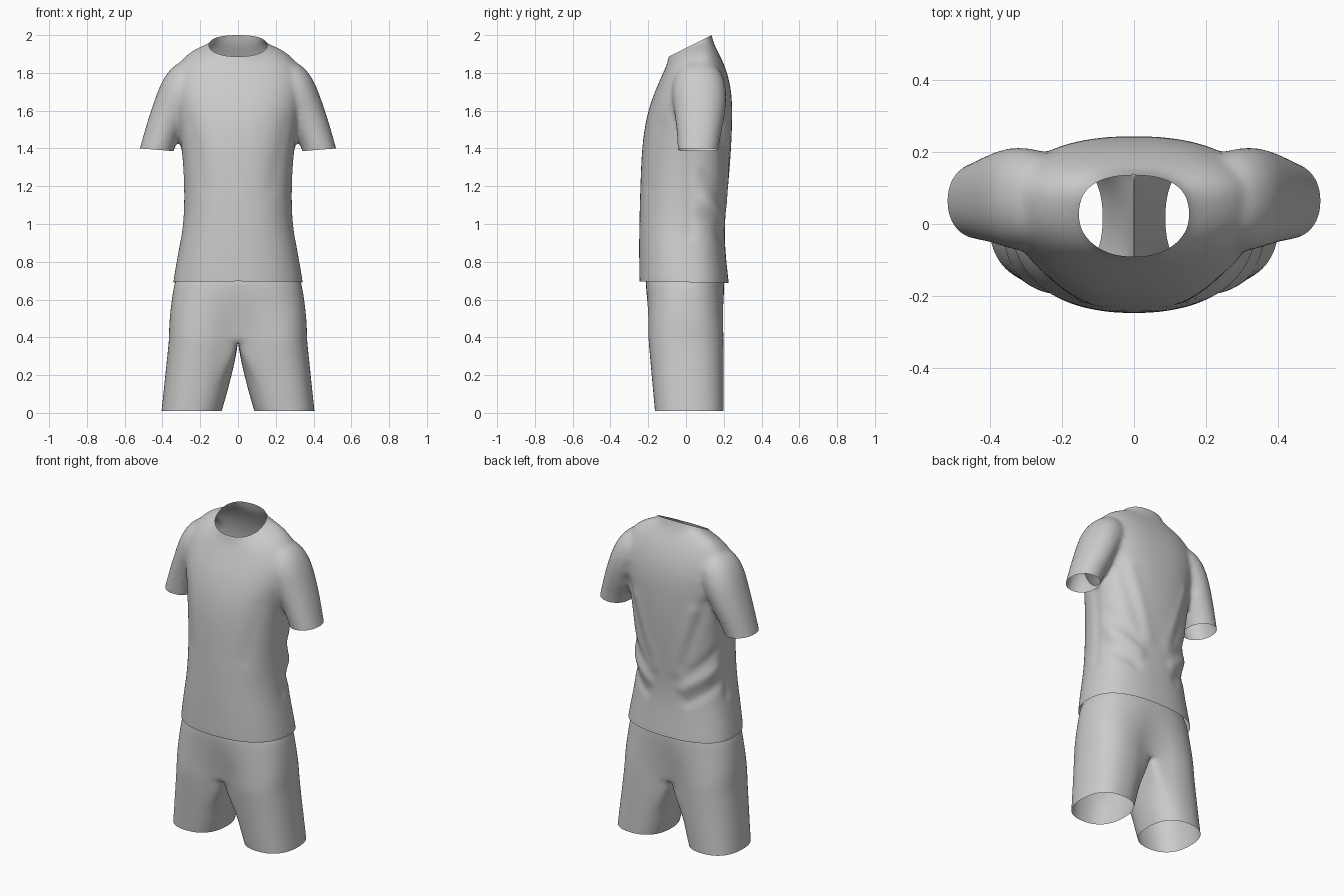
import bpy, bmesh
from math import sin, cos, pi, exp
from mathutils import Vector

cube = bpy.data.objects.get("Cube")
if cube:
    bpy.data.objects.remove(cube, do_unlink=True)

GREY = (0.6, 0.6, 0.6, 1)
fabric = bpy.data.materials.new("grey fabric")
fabric.use_nodes = True
fabric.diffuse_color = GREY
fabric.node_tree.nodes["Principled BSDF"].inputs["Base Color"].default_value = GREY


def power(v, p):
    return abs(v) ** p * (1 if v >= 0 else -1)


def smooth(t):
    t = max(0, min(1, t))
    return t * t * (3 - 2 * t)


def loft(bm, rings):
    """Skin closed rings and cap both ends."""
    loops = [[bm.verts.new(p) for p in ring] for ring in rings]
    n = len(loops[0])
    for a, b in zip(loops, loops[1:]):
        for i in range(n):
            j = (i + 1) % n
            bm.faces.new((a[i], a[j], b[j], b[i]))
    bm.faces.new(loops[0][::-1])
    bm.faces.new(loops[-1])


def make_object(name, bm):
    bmesh.ops.recalc_face_normals(bm, faces=bm.faces)
    mesh = bpy.data.meshes.new(name)
    bm.to_mesh(mesh)
    bm.free()
    mesh.materials.append(fabric)
    obj = bpy.data.objects.new(name, mesh)
    bpy.context.collection.objects.link(obj)
    return obj


def bake(obj):
    """Apply the modifier stack."""
    graph = bpy.context.evaluated_depsgraph_get()
    mesh = bpy.data.meshes.new_from_object(obj.evaluated_get(graph))
    obj.modifiers.clear()
    obj.data = mesh


# Torso: half width, front y, back y, front z, back z, lift of the shoulder line
TORSO = [
    (.357, -.247, .237, .60, .58, 0), (.344, -.247, .227, .70, .69, 0),
    (.317, -.249, .208, .85, .85, 0), (.288, -.248, .203, 1.0, 1.0, 0),
    (.285, -.242, .224, 1.2, 1.2, 0), (.300, -.235, .240, 1.4, 1.4, 0),
    (.325, -.214, .246, 1.55, 1.57, 0), (.350, -.182, .243, 1.66, 1.70, 0),
    (.348, -.144, .217, 1.75, 1.81, 0), (.305, -.116, .186, 1.81, 1.88, .02),
    (.222, -.102, .162, 1.845, 1.925, .035), (.156, -.098, .148, 1.863, 1.953, .03),
    (.138, -.090, .136, 1.89, 2.0, .01), (.130, -.080, .124, 1.94, 2.06, 0),
]


def torso_ring(w, yf, yb, zf, zb, lift, n=48):
    mid = (yf + yb) / 2 + .02
    ring = []
    for i in range(n):
        a = 2 * pi * i / n
        c, s = cos(a), sin(a)
        y = mid + (power(s, .78) * (yb - mid) if s > 0 else power(s, .88) * (mid - yf))
        z = zf + (zb - zf) * (y - yf) / (yb - yf) + lift * c * c
        ring.append((w * power(c, .85), y, z))
    return ring


# Sleeve: outer x, z, inner x, z, front y, back y
SLEEVE = [
    (.24, 1.885, .16, 1.68, -.05, .185), (.335, 1.85, .22, 1.62, -.075, .21),
    (.397, 1.775, .25, 1.57, -.075, .215), (.436, 1.675, .275, 1.52, -.062, .21),
    (.485, 1.53, .310, 1.46, -.05, .19), (.520, 1.40, .343, 1.385, -.043, .17),
    (.540, 1.33, .360, 1.315, -.042, .168),
]


def sleeve_ring(side, xo, zo, xi, zi, yf, yb, n=32):
    ring = []
    for i in range(n):
        a = 2 * pi * i / n
        t = (1 + cos(a)) / 2
        ring.append((side * (xi + (xo - xi) * t), (yf + yb) / 2 + (yb - yf) / 2 * power(sin(a), .9),
                     zi + (zo - zi) * t))
    return ring


# Shirt: torso and sleeves fused into one cloth surface
bm = bmesh.new()
loft(bm, [torso_ring(*r) for r in TORSO])
for side in (1, -1):
    loft(bm, [sleeve_ring(side, *r) for r in SLEEVE])
shirt = make_object("shirt", bm)
sub = shirt.modifiers.new("round", 'SUBSURF')
sub.levels = sub.render_levels = 2
remesh = shirt.modifiers.new("fuse", 'REMESH')
remesh.mode = 'VOXEL'
remesh.voxel_size = .011
relax = shirt.modifiers.new("relax", 'SMOOTH')
relax.factor = .5
relax.iterations = 16
bake(shirt)

# Soft folds: start, end, depth, width (mirrored left and right)
FOLDS = [
    ((.27, .2, 1.55), (.13, .24, 1.15), -.009, .04), ((.20, .22, 1.5), (.07, .24, 1.1), .007, .04),
    ((.29, .1, 1.13), (.12, .21, 1.0), .010, .035), ((.30, .08, 1.04), (.15, .2, .92), -.009, .035),
    ((.30, .1, 1.25), (.16, .22, 1.09), -.008, .035), ((.29, .02, 1.45), (.30, .02, .95), -.006, .03),
    ((.27, -.17, 1.52), (.2, -.22, 1.2), -.005, .05),
]


def fold_offset(p):
    q = Vector((abs(p.x), p.y, p.z))
    total = 0
    for a, b, depth, width in FOLDS:
        a, b = Vector(a), Vector(b)
        t = (q - a).dot(b - a) / (b - a).length_squared
        near = a.lerp(b, max(0, min(1, t)))
        total += depth * exp(-((q - near).length / width) ** 2)
    return total


bm = bmesh.new()
bm.from_mesh(shirt.data)
bm.normal_update()
for v, off in [(v, fold_offset(v.co)) for v in bm.verts]:
    v.co += v.normal * off


def trim(keep_region, point, normal):
    """Open the cloth by cutting away everything beyond a plane."""
    faces = [f for f in bm.faces if keep_region(f.calc_center_median())]
    geom = set(faces)
    for f in faces:
        geom.update(f.edges, f.verts)
    bmesh.ops.bisect_plane(bm, geom=list(geom), plane_co=point, plane_no=normal, clear_outer=True)


trim(lambda c: c.z < .9, (0, 0, .692), (0, -.02, -1))
trim(lambda c: c.z > 1.8, (0, -.088, 1.888), (0, -.5, 1))
for side in (1, -1):
    trim(lambda c: c.x * side > .325 and 1.2 < c.z < 1.5, (side * .43, .06, 1.393), (side * .08, 0, -1))
bm.to_mesh(shirt.data)
bm.free()

# Shorts: one half with a leg tube below the crotch, then mirrored
INNER, OUTER = 10, 26
CROTCH, WAIST = .385, .80


def leg_point(i, z):
    """Point i of the leg ring; the first OUTER + 1 run front to back outside."""
    t = z / CROTCH
    xo = .407 - .04 * t
    xi = .088 * (1 - t) ** 1.35 if t < 1 else 0
    yf, yb = -.165 - .035 * t, .2
    gap = .29 * pi
    if i <= OUTER:
        a = -pi + gap + (2 * pi - 2 * gap) * i / OUTER
    else:
        a = pi - gap + 2 * gap * (i - OUTER) / INNER
    x = (xo + xi) / 2 + (xo - xi) / 2 * power(cos(a), .85)
    y = (yf + yb) / 2 + (yb - yf) / 2 * power(sin(a), .85)
    if i >= OUTER or i == 0:
        x += (xi - x) * smooth(t * 1.5 - .5)
    return Vector((x, y, z))


def hip_point(i, z):
    """Blend the crotch ring into the waist oval, drawn in under the shirt."""
    k = (z - CROTCH) / (WAIST - CROTCH)
    a = -pi / 2 + pi * i / OUTER
    w = .367 - .1 * (z - CROTCH)
    oval = Vector((w * power(cos(a), .85), (.207 if a > 0 else .217) * power(sin(a), .82), z))
    p = leg_point(i, CROTCH).lerp(oval, smooth(k * 1.15) ** .7)
    p *= 1 - .14 * smooth((z - .67) / .16)
    if i in (0, OUTER):
        p.x = 0
    p.z = z
    return p


bm = bmesh.new()
ring_size = OUTER + INNER
rows = []
for k in range(15):
    z = .003 + (CROTCH - .003) * k / 14
    rows.append([bm.verts.new(leg_point(i, z)) for i in range(ring_size)])
for v in rows[-1][OUTER:] + rows[-1][:1]:
    v.co.x = 0
for k in range(1, 19):
    z = CROTCH + (.95 - CROTCH) * k / 18
    rows.append([bm.verts.new(hip_point(i, z)) for i in range(OUTER + 1)])
for a, b in zip(rows, rows[1:]):
    closed = len(b) == ring_size
    for i in range(ring_size if closed else OUTER):
        j = (i + 1) % ring_size
        bm.faces.new((a[i], a[j], b[j], b[i]))
shorts = make_object("shorts", bm)
mirror = shorts.modifiers.new("other leg", 'MIRROR')
mirror.use_clip = True
mirror.merge_threshold = .002
ease = shorts.modifiers.new("relax", 'SMOOTH')
ease.iterations = 3
sub = shorts.modifiers.new("round", 'SUBSURF')
sub.levels = sub.render_levels = 1
bake(shorts)

# Smooth cloth shading
for obj in (shirt, shorts):
    for poly in obj.data.polygons:
        poly.use_smooth = True
